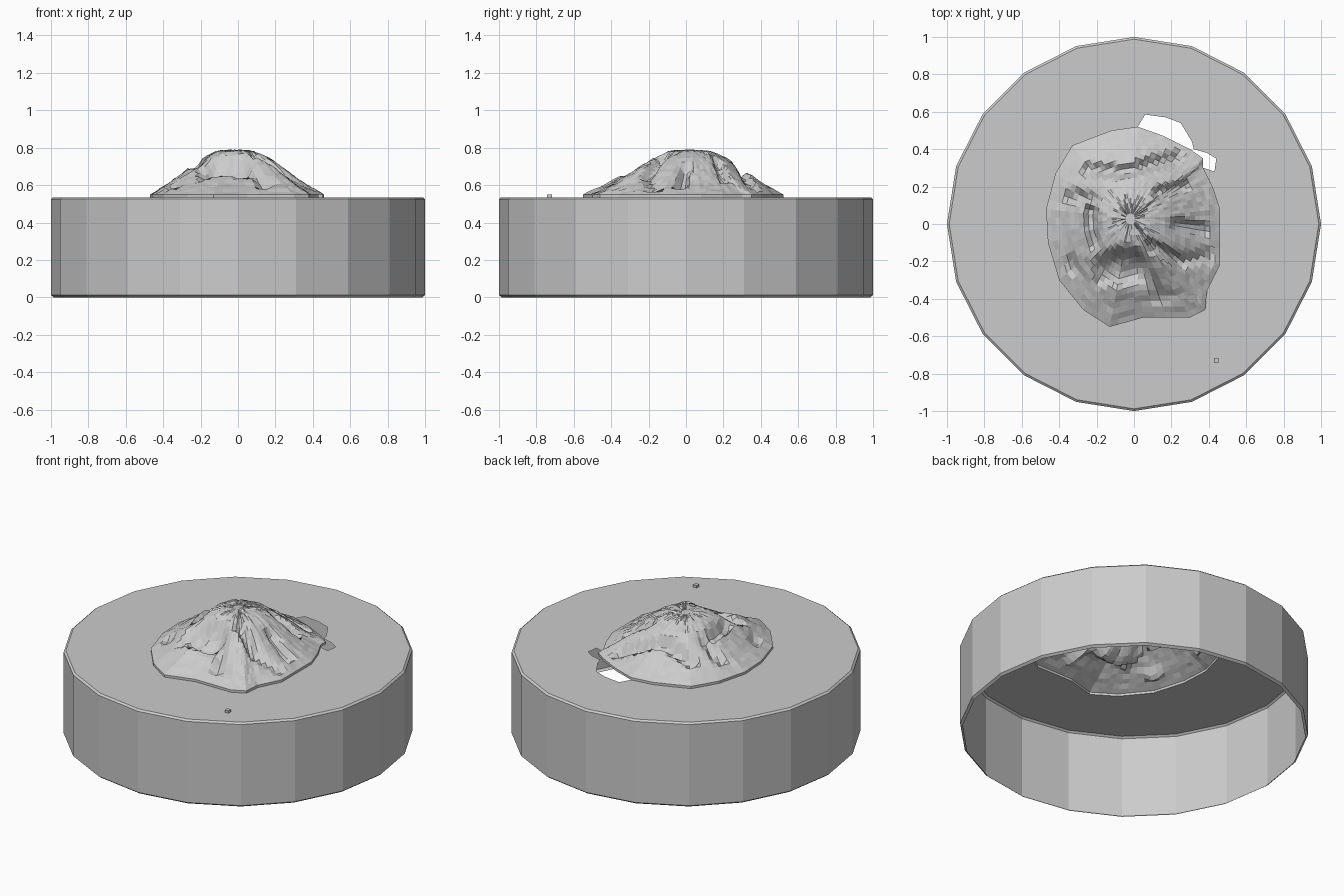
import bpy, bmesh, math, random
from mathutils import Vector

if "Cube" in bpy.data.objects:
    bpy.data.objects.remove(bpy.data.objects["Cube"])

random.seed(4)
TOP = 0.535
SIDES = 20

# Footprint of the mound, counter-clockwise from the east
OUTLINE = [(.46, -.05), (.46, .08), (.42, .2), (.37, .30), (.37, .35), (.3, .4), (.16, .47), (.02, .52),
           (-.12, .5), (-.2, .47), (-.33, .42), (-.42, .27), (-.47, .08), (-.46, -.1), (-.4, -.3),
           (-.27, -.46), (-.13, -.55), (.05, -.5), (.3, -.5), (.38, -.46), (.39, -.36), (.46, -.22)]
# Outer edge of the ragged tear beside the mound, replacing outline points 3..7
TEAR = [(.37, .30), (.43, .28), (.44, .35), (.39, .38), (.32, .40), (.31, .44), (.25, .54),
        (.17, .57), (.06, .585), (.02, .52)]
# Mound height against distance from centre (0) to edge (1)
PROFILE = [(0, .787), (.2, .783), (.4, .742), (.6, .672), (.8, .603), (1, .55)]
# Gouges: start, end, half width, depth
GOUGES = [((-.24, .29), (-.05, .28), .03, .05), ((-.05, .28), (.22, .35), .03, .05),
          ((-.34, .15), (-.22, .14), .025, .04), ((-.23, .07), (-.21, -.1), .03, .05),
          ((.13, .17), (.26, .2), .025, .05), ((.23, 0), (.36, -.03), .03, .05),
          ((.1, -.12), (.25, -.2), .03, .05), ((.25, -.2), (.4, -.17), .03, .03),
          ((-.18, -.21), (-.18, -.31), .025, .04), ((.05, -.25), (.15, -.39), .03, .035),
          ((-.09, -.23), (-.02, -.23), .085, .1), ((-.34, -.21), (-.32, -.24), .03, .03)]


def finish(bm, name):
    bmesh.ops.recalc_face_normals(bm, faces=bm.faces)
    mesh = bpy.data.meshes.new(name)
    bm.to_mesh(mesh)
    bm.free()
    obj = bpy.data.objects.new(name, mesh)
    bpy.context.collection.objects.link(obj)
    return obj


def ring(bm, radius, z):
    return [bm.verts.new((radius * math.cos(math.tau * i / SIDES),
                          radius * math.sin(math.tau * i / SIDES), z)) for i in range(SIDES)]


def bridge(bm, a, b):
    n = len(a)
    for i in range(n):
        bm.faces.new((a[i], a[(i + 1) % n], b[(i + 1) % n], b[i]))


def lerp_profile(t):
    for (t0, z0), (t1, z1) in zip(PROFILE, PROFILE[1:]):
        if t <= t1:
            return z0 + (z1 - z0) * (t - t0) / (t1 - t0)
    return PROFILE[-1][1]


def gouge_depth(x, y):
    deepest = 0
    p = Vector((x, y))
    for a, b, width, depth in GOUGES:
        a, b = Vector(a), Vector(b)
        s = max(0, min(1, (p - a).dot(b - a) / (b - a).length_squared))
        d = (p - a.lerp(b, s)).length / width
        deepest = max(deepest, depth * math.exp(-d ** 4))
    return deepest


# Drum: open-bottomed thin shell with torn flat top
bm = bmesh.new()
loops = [ring(bm, r, z) for r, z in [(.985, 0), (1, .012), (1, TOP - .01), (.988, TOP)]]
for a, b in zip(loops, loops[1:]):
    bridge(bm, a, b)
inner = [bm.verts.new((x, y, TOP)) for x, y in OUTLINE[:3] + TEAR + OUTLINE[8:]]
edges = [bm.edges.new((inner[i], inner[i - 1])) for i in range(len(inner))]
edges += [bm.edges.get((loops[-1][i], loops[-1][i - 1])) for i in range(SIDES)]
bmesh.ops.triangle_fill(bm, use_beauty=True, use_dissolve=False, edges=edges, normal=(0, 0, 1))
finish(bm, "drum")

# Mound: rings shrinking to the summit, roughened and gouged
bm = bmesh.new()
SUB, RINGS = 4, 18
centre = Vector((-.02, .03))
edge = []
for i, p in enumerate(OUTLINE):
    q = OUTLINE[(i + 1) % len(OUTLINE)]
    edge += [Vector(p).lerp(Vector(q), k / SUB) for k in range(SUB)]
prev = [bm.verts.new((p.x, p.y, TOP)) for p in edge]
for r in range(RINGS, 0, -1):
    t = r / RINGS
    cur = []
    for p in edge:
        q = centre.lerp(p, t)
        z = lerp_profile(t)
        if r < RINGS:
            z += random.uniform(-.004, .004) - gouge_depth(q.x, q.y)
        cur.append(bm.verts.new((q.x, q.y, max(z, TOP + .008))))
    bridge(bm, prev, cur)
    prev = cur
bm.faces.new(prev)
finish(bm, "mound")

# Crumb on the front right of the top
bm = bmesh.new()
bmesh.ops.create_cube(bm, size=.025)
bmesh.ops.translate(bm, verts=bm.verts, vec=(.44, -.73, TOP + .003))
finish(bm, "crumb")
